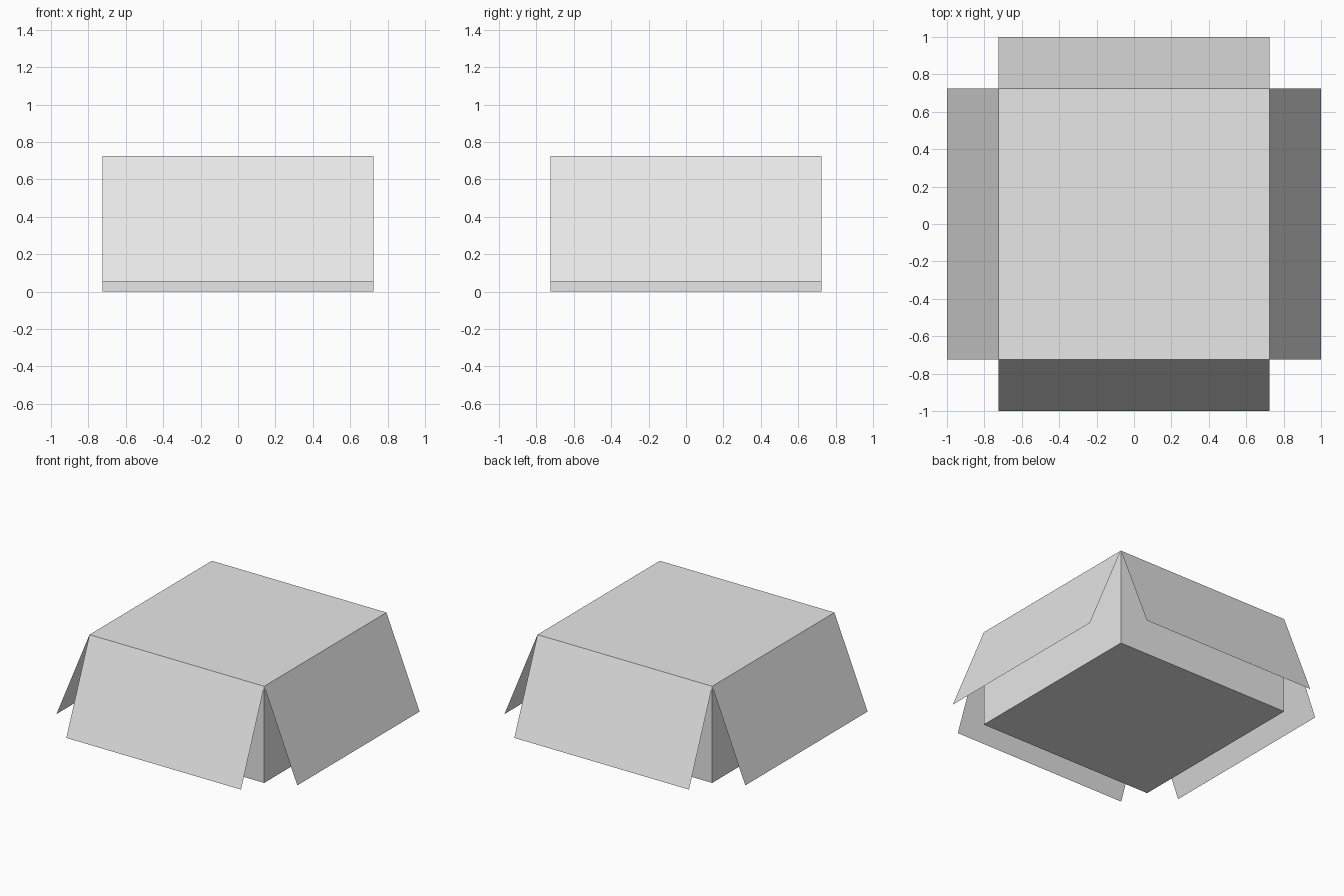
import bpy, bmesh, math
from mathutils import Matrix, Vector

if "Cube" in bpy.data.objects:
    bpy.data.objects.remove(bpy.data.objects["Cube"])

HALF = 0.725      # half width of the square box
TOP = 0.725       # box height
REACH = 1.0       # how far the flaps swing out
FLAP_LOW = 0.055  # height of the flap's free edge

grey = bpy.data.materials.new("light grey")
grey.diffuse_color = (0.8, 0.8, 0.8, 1)
grey.use_nodes = True
grey.node_tree.nodes["Principled BSDF"].inputs["Base Color"].default_value = grey.diffuse_color


def add_object(name, bm):
    mesh = bpy.data.meshes.new(name)
    bm.to_mesh(mesh)
    bm.free()
    mesh.materials.append(grey)
    obj = bpy.data.objects.new(name, mesh)
    bpy.context.collection.objects.link(obj)
    return obj


# Closed box body
bm = bmesh.new()
bmesh.ops.create_cube(bm, size=1)
bmesh.ops.scale(bm, vec=(2 * HALF, 2 * HALF, TOP), verts=bm.verts)
bmesh.ops.translate(bm, vec=(0, 0, TOP / 2), verts=bm.verts)
add_object("box_body", bm)

# Four thin flaps hinged on the top edges, sloping outward and down
for i, side in enumerate(("front", "right", "back", "left")):
    turn = Matrix.Rotation(i * math.pi / 2, 3, 'Z')
    corners = [(-HALF, -REACH, FLAP_LOW), (HALF, -REACH, FLAP_LOW),
               (HALF, -HALF, TOP), (-HALF, -HALF, TOP)]
    bm = bmesh.new()
    bm.faces.new([bm.verts.new(turn @ Vector(c)) for c in corners])
    bm.normal_update()
    add_object(side + "_flap", bm)
